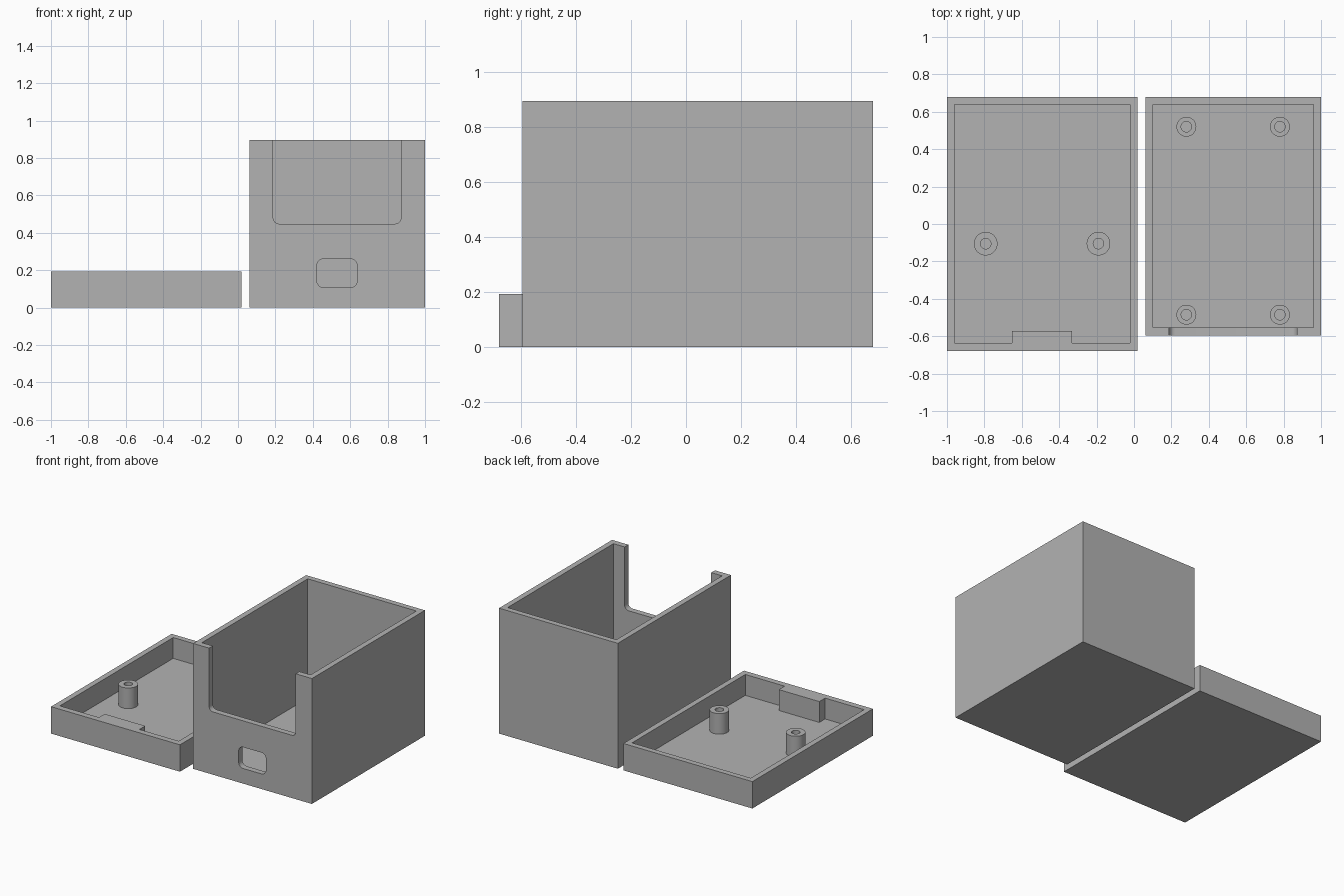
import bpy
import bmesh
import math
from mathutils import Vector

if "Cube" in bpy.data.objects:
    bpy.data.objects.remove(bpy.data.objects["Cube"])

plastic = bpy.data.materials.new("grey plastic")
plastic.diffuse_color = (0.45, 0.45, 0.45, 1)
plastic.use_nodes = True
plastic.node_tree.nodes["Principled BSDF"].inputs["Base Color"].default_value = plastic.diffuse_color


def add_object(name, bm):
    bmesh.ops.recalc_face_normals(bm, faces=bm.faces)
    mesh = bpy.data.meshes.new(name)
    bm.to_mesh(mesh)
    bm.free()
    mesh.materials.append(plastic)
    ob = bpy.data.objects.new(name, mesh)
    bpy.context.collection.objects.link(ob)
    return ob


def prism(name, points, direction):
    """Extrude a closed outline of 3D points along a direction."""
    bm = bmesh.new()
    face = bm.faces.new([bm.verts.new(p) for p in points])
    ext = bmesh.ops.extrude_face_region(bm, geom=[face], use_keep_orig=True)
    verts = [v for v in ext["geom"] if isinstance(v, bmesh.types.BMVert)]
    bmesh.ops.translate(bm, verts=verts, vec=Vector(direction))
    return add_object(name, bm)


def block(name, x0, x1, y0, y1, z0, z1):
    outline = [(x0, y0, z0), (x1, y0, z0), (x1, y1, z0), (x0, y1, z0)]
    return prism(name, outline, (0, 0, z1 - z0))


def rounded_opening(name, x0, x1, z0, z1, r, y0, y1, steps=6):
    """Rounded rectangle in the front plane, extruded backwards."""
    pts = []
    corners = [(x1 - r, z1 - r), (x0 + r, z1 - r), (x0 + r, z0 + r), (x1 - r, z0 + r)]
    for i, (cx, cz) in enumerate(corners):
        for s in range(steps + 1):
            a = math.pi / 2 * (i + s / steps)
            pts.append((cx + r * math.cos(a), y0, cz + r * math.sin(a)))
    return prism(name, pts, (0, y1 - y0, 0))


def cut(target, cutter):
    mod = target.modifiers.new("cut", 'BOOLEAN')
    mod.operation = 'DIFFERENCE'
    mod.solver = 'EXACT'
    mod.object = cutter
    bpy.context.view_layer.objects.active = target
    bpy.ops.object.modifier_apply(modifier=mod.name)
    bpy.data.objects.remove(cutter)


def smooth(ob):
    bpy.ops.object.select_all(action='DESELECT')
    ob.select_set(True)
    bpy.context.view_layer.objects.active = ob
    bpy.ops.object.shade_smooth_by_angle(angle=math.radians(35))


def screw_post(name, x, y, radius, bore, z0, z1, n=40):
    """Hollow tube standing on the floor."""
    bm = bmesh.new()
    rings = []
    for r, z in [(radius, z0), (radius, z1), (bore, z1), (bore, z0)]:
        rings.append([bm.verts.new((x + r * math.cos(2 * math.pi * i / n),
                                    y + r * math.sin(2 * math.pi * i / n), z))
                      for i in range(n)])
    for a, b in zip(rings, rings[1:]):
        for i in range(n):
            j = (i + 1) % n
            bm.faces.new((a[i], a[j], b[j], b[i]))
    ob = add_object(name, bm)
    # outer wall must face away from the axis
    p = ob.data.polygons[0]
    if p.normal.dot(p.center - Vector((x, y, p.center.z))) < 0:
        ob.data.flip_normals()
    smooth(ob)


FLOOR = 0.043

# Shallow lid tray; the cavity outline leaves a solid tab at the front wall
lid = block("lid_tray", -1, 0.018, -0.68, 0.68, 0, 0.192)
cavity = [(-0.96, -0.637), (-0.652, -0.637), (-0.652, -0.572), (-0.332, -0.572),
          (-0.332, -0.637), (-0.022, -0.637), (-0.022, 0.64), (-0.96, 0.64)]
cut(lid, prism("lid_cavity", [(x, y, FLOOR) for x, y in cavity], (0, 0, 1)))

# Lid posts
for side, x in (("left", -0.793), ("right", -0.19)):
    screw_post("lid_post_" + side, x, -0.105, 0.063, 0.028, FLOOR, 0.19)

# Deep case with open top, front window and connector slot
case = block("case_body", 0.062, 1, -0.595, 0.68, 0, 0.895)
cut(case, block("case_cavity", 0.102, 0.96, -0.553, 0.64, FLOOR, 1.2))
cut(case, rounded_opening("window_cutter", 0.188, 0.872, 0.448, 1.2, 0.032, -0.8, -0.4))
cut(case, rounded_opening("slot_cutter", 0.422, 0.637, 0.108, 0.26, 0.035, -0.8, -0.4))
smooth(case)

# Case posts
for side, x in (("left", 0.28), ("right", 0.78)):
    for end, y in (("front", -0.485), ("back", 0.52)):
        screw_post(f"case_post_{end}_{side}", x, y, 0.053, 0.028, FLOOR, 0.106)
